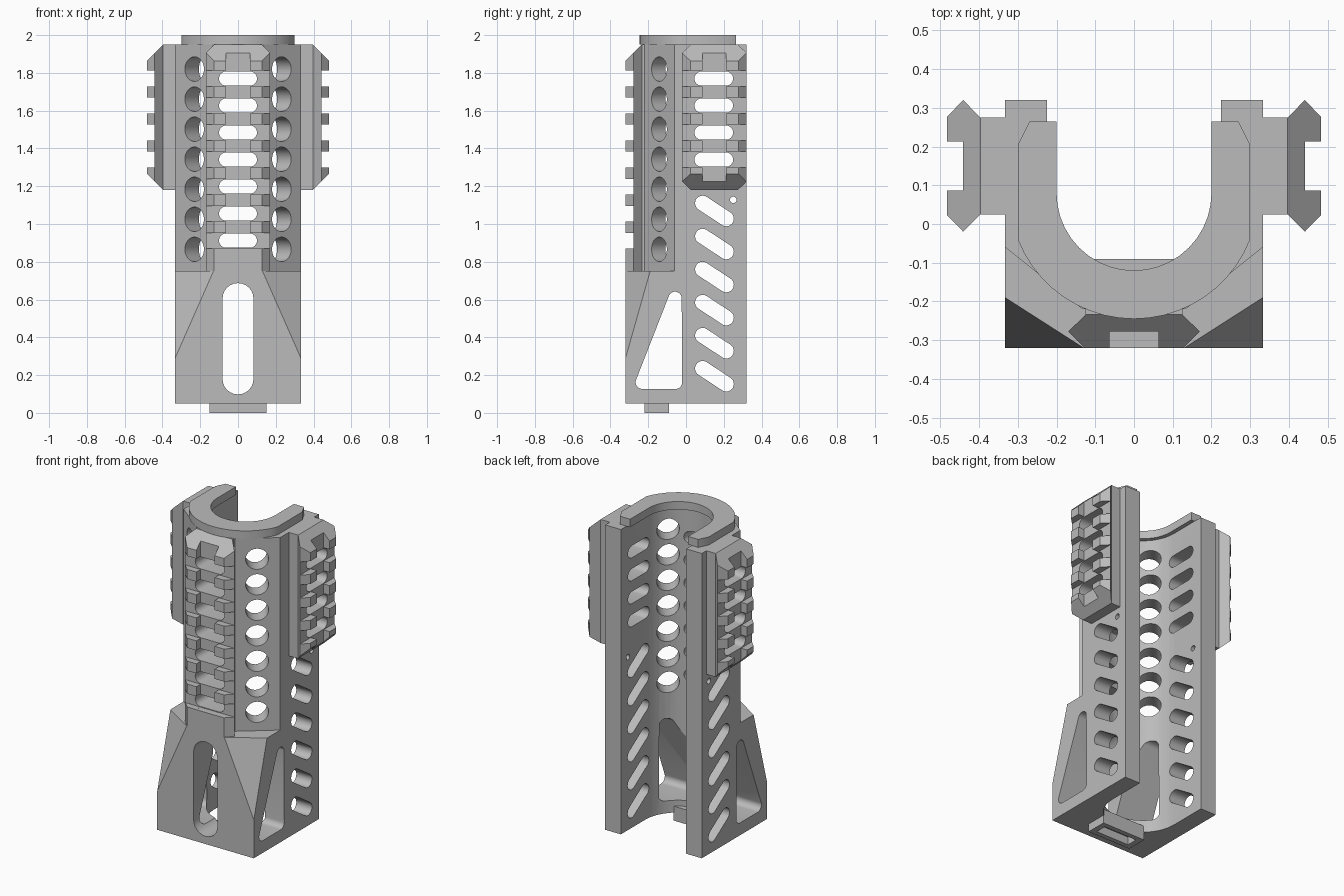
import bpy, bmesh, math
from mathutils import Vector
from mathutils.geometry import convex_hull_2d

if "Cube" in bpy.data.objects:
    bpy.data.objects.remove(bpy.data.objects["Cube"])

grey = bpy.data.materials.new("light grey")
grey.diffuse_color = (0.5, 0.5, 0.5, 1)
grey.use_nodes = True
grey.node_tree.nodes["Principled BSDF"].inputs["Base Color"].default_value = grey.diffuse_color

# frames that map profile (u, v) and extrusion t into space
ALONG_Z = lambda u, v, t: (u, v, t)
ALONG_X = lambda u, v, t: (t, u, v)
ALONG_Y = lambda u, v, t: (u, t, v)


def prism(bm, pts, a, b, f):
    lo = [bm.verts.new(f(u, v, a)) for u, v in pts]
    hi = [bm.verts.new(f(u, v, b)) for u, v in pts]
    bm.faces.new(lo[::-1])
    bm.faces.new(hi)
    n = len(pts)
    for i in range(n):
        j = (i + 1) % n
        bm.faces.new((lo[i], lo[j], hi[j], hi[i]))


def make(name, *prisms):
    bm = bmesh.new()
    for p in prisms:
        prism(bm, *p)
    return finish(name, bm)


def finish(name, bm):
    bmesh.ops.recalc_face_normals(bm, faces=bm.faces)
    me = bpy.data.meshes.new(name)
    bm.to_mesh(me)
    bm.free()
    me.materials.append(grey)
    ob = bpy.data.objects.new(name, me)
    bpy.context.collection.objects.link(ob)
    return ob


def cut(ob, cutter, keep=False):
    m = ob.modifiers.new("cut", 'BOOLEAN')
    m.operation, m.solver, m.object = 'DIFFERENCE', 'EXACT', cutter
    bpy.context.view_layer.objects.active = ob
    bpy.ops.object.modifier_apply(modifier=m.name)
    if not keep:
        bpy.data.objects.remove(cutter)


def rect(u0, u1, v0, v1):
    return [(u0, v0), (u1, v0), (u1, v1), (u0, v1)]


def rounded(centres, r, n=24):
    # convex outline around circles: circle, slot or rounded triangle
    pts = [(x + r * math.cos(2 * math.pi * k / n), y + r * math.sin(2 * math.pi * k / n))
           for x, y in centres for k in range(n)]
    return [pts[i] for i in convex_hull_2d([Vector(p) for p in pts])]


def arc(r, cy, a0, a1, n=20):
    return [(r * math.cos(math.radians(a0 + (a1 - a0) * k / n)),
             cy + r * math.sin(math.radians(a0 + (a1 - a0) * k / n))) for k in range(n + 1)]


W = 0.333
slot_z = [1.77 - 0.143 * i for i in range(7)]

# main body: block with U channel, angled upper front and sloped lower corners
body = make("body", (rect(-W, W, -0.32, 0.32), 0.05, 1.95, ALONG_Z))
cut(body, make("channel", ([(-0.225, 0.5)] + arc(0.225, 0.08, 180, 360) + [(0.225, 0.5)],
                           -1, 3, ALONG_Z)))
upper = [(0.533, 0.1), (W, -0.06), (0.133, -0.22), (-0.133, -0.22), (-W, -0.06),
         (-0.533, 0.1), (-0.533, -0.6), (0.533, -0.6)]
cut(body, make("upper_corners", (upper, 0.75, 2.5, ALONG_Z)))
for s in (-1, 1):
    tri = [Vector((s * 0.13, -0.32, 0.75)), Vector((s * W, -0.19, 0.75)), Vector((s * W, -0.32, 0.29))]
    mid = sum(tri, Vector()) / 3
    nrm = (tri[1] - tri[0]).cross(tri[2] - tri[0]).normalized()
    if nrm.y > 0:
        nrm = -nrm
    bm = bmesh.new()
    vs = [bm.verts.new(mid + (p - mid) * 1.5) for p in tri] + [bm.verts.new(mid + nrm * 0.6)]
    for f in ((0, 1, 2), (0, 1, 3), (1, 2, 3), (2, 0, 3)):
        bm.faces.new([vs[i] for i in f])
    cut(body, finish("corner_wedge", bm))

# shared slot openings behind the rails
front_slots = make("front_slots", *[(rounded([(-0.063, z), (0.063, z)], 0.0375), -0.6, -0.05, ALONG_Y)
                                    for z in slot_z])
side_slots = make("side_slots", *[(rounded([(0.082, z), (0.212, z)], 0.0375), -0.7, 0.7, ALONG_X)
                                  for z in slot_z[:4]])
cut(body, front_slots, True)
cut(body, side_slots, True)

# side openings: diagonal slots, pin hole and rounded triangular window
side = [(rounded([(0.088, 1.11 - 0.175 * i), (0.213, 1.028 - 0.175 * i)], 0.04), -0.7, 0.7, ALONG_X)
        for i in range(6)]
side.append((rounded([(0.25, 1.128)], 0.017), -0.7, 0.7, ALONG_X))
side.append((rounded([(-0.232, 0.162), (-0.055, 0.162), (-0.058, 0.607)], 0.035), -0.7, 0.7, ALONG_X))
cut(body, make("side_openings", *side))
cut(body, make("front_opening", (rounded([(0, 0.18), (0, 0.605)], 0.082), -0.6, 0.1, ALONG_Y)))

# round holes square to the angled faces
holes = []
for s in (-1, 1):
    n, t = Vector((s * 0.625, -0.781, 0)), Vector((s * 0.781, 0.625, 0))
    c = Vector((s * 0.231, -0.142, 0))
    for i in range(7):
        holes.append((rounded([(0, 1.82 - 0.159 * i)], 0.065), -0.15, 0.1,
                      lambda u, v, d, n=n, t=t, c=c: c + t * u + n * d + Vector((0, 0, v))))
cut(body, make("round_holes", *holes))


def rail(name, frame, neck, z0, z1, zs, groove_z, both_ends, slots):
    # hexagonal rail on a neck; frame maps (across, outward, z)
    D = 0.086
    prof = [(-0.125, -neck), (0.125, -neck), (0.125, 0), (0.17, 0.044), (0.127, D),
            (-0.127, D), (-0.17, 0.044), (-0.125, 0)]
    ob = make(name, (prof, z0, z1, frame))
    across = lambda d, z, u: frame(u, d, z)
    cut(ob, make("cross_grooves", *[(rect(0.044, 0.3, z - 0.0415, z + 0.0415), -0.4, 0.4, across)
                                    for z in zs]))
    cut(ob, make("long_groove", (rect(-0.063, 0.063, 0.044, 0.3), groove_z, z1 + 0.1, frame)))
    ends = [([(-0.01, z1 + 0.01), (0.2, z1 - 0.2), (0.2, z1 + 0.01)], -0.4, 0.4, across)]
    if both_ends:
        ends.append(([(-0.01, z0 - 0.01), (0.2, z0 + 0.2), (0.2, z0 - 0.01)], -0.4, 0.4, across))
    cut(ob, make("end_chamfers", *ends))
    cut(ob, slots, True)
    return ob


# accessory rails on front and both sides
parts = [body]
parts.append(rail("front_rail", lambda u, d, z: (u, -0.234 - d, z), 0.014, 0.75, 1.95,
                  slot_z, 0.87, False, front_slots))
for s, name in ((-1, "left_rail"), (1, "right_rail")):
    parts.append(rail(name, lambda u, d, z, s=s: (s * (0.397 + d), 0.15 + u, z), 0.397 - W,
                      1.18, 1.95, slot_z[:4], 1.0, True, side_slots))
bpy.data.objects.remove(front_slots)
bpy.data.objects.remove(side_slots)

# top collar: U-shaped ring
a = math.degrees(math.acos(0.3 / 0.322))
outer = [(-0.27, 0.265), (-0.3, 0.205)] + arc(0.322, 0.077, 180 + a, 360 - a) + [(0.3, 0.205), (0.27, 0.265)]
inner = [(0.2, 0.265)] + arc(0.2, 0.08, 360, 180) + [(-0.2, 0.265)]
parts.append(make("top_collar", (outer + inner, 1.95, 2.0, ALONG_Z)))

# bottom lug with a recess
lug = make("bottom_lug", (rect(-0.15, 0.15, -0.22, -0.09), 0, 0.09, ALONG_Z))
cut(lug, make("lug_recess", (rect(-0.115, 0.115, -0.19, -0.12), -0.1, 0.06, ALONG_Z)))
parts.append(lug)

# smooth curved walls, keep edges sharp
bpy.ops.object.select_all(action='DESELECT')
for ob in parts:
    ob.select_set(True)
bpy.context.view_layer.objects.active = body
bpy.ops.object.shade_smooth_by_angle(angle=math.radians(30))
